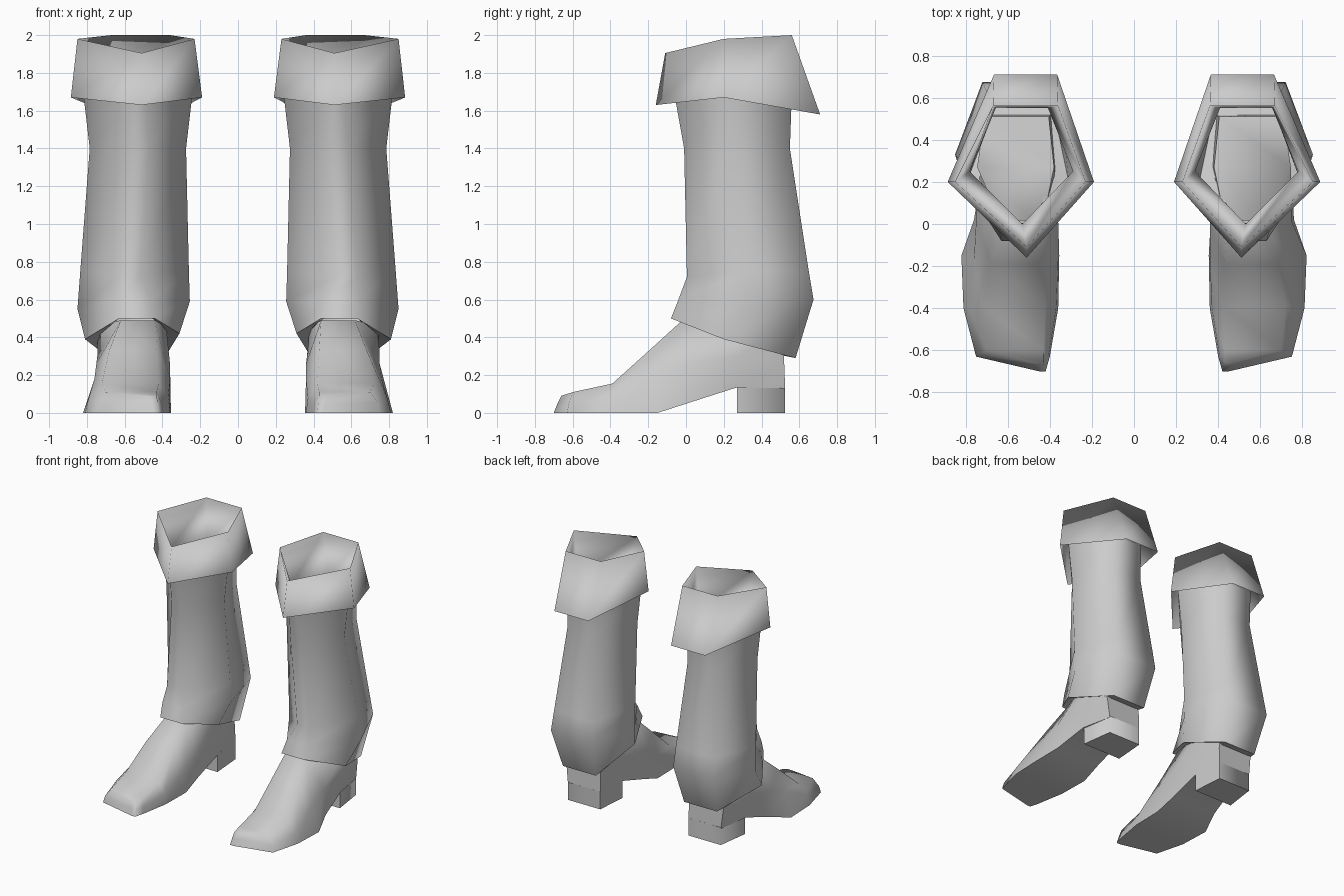
import bpy
import math

cube = bpy.data.objects.get("Cube")
if cube:
    bpy.data.objects.remove(cube, do_unlink=True)

grey = bpy.data.materials.new("plain_grey")
grey.use_nodes = True
grey.diffuse_color = (0.6, 0.6, 0.6, 1)
grey.node_tree.nodes["Principled BSDF"].inputs["Base Color"].default_value = (0.6, 0.6, 0.6, 1)


def loft(name, rings, side, caps=False, angle=85):
    """Skin a list of equal-sized rings; side -1 mirrors to the other boot."""
    n = len(rings[0])
    verts = [(x * side, y, z) for ring in rings for x, y, z in ring]
    faces = []
    for r in range(len(rings) - 1):
        for i in range(n):
            j = (i + 1) % n
            faces.append((r * n + i, r * n + j, r * n + n + j, r * n + n + i))
    if caps:
        faces.append(tuple(reversed(range(n))))
        faces.append(tuple(range(len(verts) - n, len(verts))))
    if side < 0:
        faces = [tuple(reversed(f)) for f in faces]
    mesh = bpy.data.meshes.new(name)
    mesh.from_pydata(verts, [], faces)
    mesh.materials.append(grey)
    obj = bpy.data.objects.new(name, mesh)
    bpy.context.collection.objects.link(obj)
    bpy.ops.object.select_all(action='DESELECT')
    obj.select_set(True)
    bpy.context.view_layer.objects.active = obj
    bpy.ops.object.shade_smooth_by_angle(angle=math.radians(angle))


def shaft_ring(front, outer, back, inner, fx, bx):
    """Six-sided leg section: front pair, outer side, back pair, inner side."""
    (fy, fz), (by, bz) = front, back
    return [(fx[0], fy, fz), (fx[1], fy, fz), outer,
            (bx[1], by, bz), (bx[0], by, bz), inner]


def foot_ring(y, bottom, mid, top):
    """Six-sided foot section; each level is (inner x, outer x, z)."""
    yb, ym, yt = y
    return [(bottom[0], yb, bottom[2]), (mid[0], ym, mid[2]), (top[0], yt, top[2]),
            (top[1], yt, top[2]), (mid[1], ym, mid[2]), (bottom[1], yb, bottom[2])]


# Leg shaft, from slanted hem past the ankle crease to a top tucked inside the cuff
shaft = [
    shaft_ring((-.08, .50), (.81, .20, .39), (.58, .29), (.31, .20, .42), (.44, .63), (.39, .68)),
    shaft_ring((-.04, .60), (.85, .33, .55), (.675, .60), (.255, .28, .59), (.46, .64), (.36, .72)),
    shaft_ring((.005, .72), (.835, .31, .75), (.65, .75), (.26, .27, .75), (.52, .63), (.365, .71)),
    shaft_ring((-.01, 1.4), (.785, .22, 1.4), (.55, 1.4), (.275, .22, 1.4), (.47, .58), (.40, .66)),
    shaft_ring((-.06, 1.68), (.82, .22, 1.70), (.56, 1.68), (.24, .22, 1.70), (.49, .56), (.40, .66)),
]
# Underside lip closing the hem towards the ankle
lip = [(.56 + (x - .56) * .7, .25 + (y - .25) * .7, z + .02) for x, y, z in shaft[0]]

# Foot, from toe to heel
foot = [
    foot_ring((-.70, -.68, -.66), (.42, .45, 0), (.425, .46, .05), (.43, .47, .09)),
    foot_ring((-.63, -.62, -.60), (.40, .75, 0), (.405, .74, .05), (.43, .70, .11)),
    foot_ring((-.40, -.40, -.39), (.36, .81, 0), (.37, .79, .08), (.42, .72, .155)),
    foot_ring((-.15, -.17, -.19), (.355, .82, 0), (.36, .76, .18), (.43, .68, .335)),
    foot_ring((.02, .01, -.02), (.365, .76, .055), (.36, .75, .26), (.44, .62, .49)),
    foot_ring((.27, .27, .27), (.37, .72, .135), (.365, .745, .30), (.38, .745, .46)),
    foot_ring((.525, .52, .51), (.39, .675, .13), (.39, .69, .26), (.405, .71, .42)),
]

# Heel block
heel = [[(.37, .27, z), (.71, .27, z), (.675, .525, z), (.39, .525, z)] for z in (0, .14)]

# Five-sided flared cuff: outer hem, rim, then inner lining
cuff = [
    [(.51, -.16, 1.63), (.885, .20, 1.67), (.665, .71, 1.58), (.365, .71, 1.58), (.19, .20, 1.67)],
    [(.51, -.11, 1.905), (.85, .20, 1.98), (.67, .56, 2.0), (.36, .56, 2.0), (.23, .20, 1.98)],
    [(.53, .00, 1.66), (.78, .25, 1.66), (.655, .555, 1.66), (.41, .555, 1.66), (.29, .25, 1.66)],
]

for side, label in ((1, "left"), (-1, "right")):
    loft(label + "_shaft", shaft, side)
    loft(label + "_hem_lip", [lip, shaft[0]], side)
    loft(label + "_foot", foot[::-1], side, caps=True, angle=75)
    loft(label + "_heel", heel, side, caps=True)
    loft(label + "_cuff", cuff, side, angle=180)
